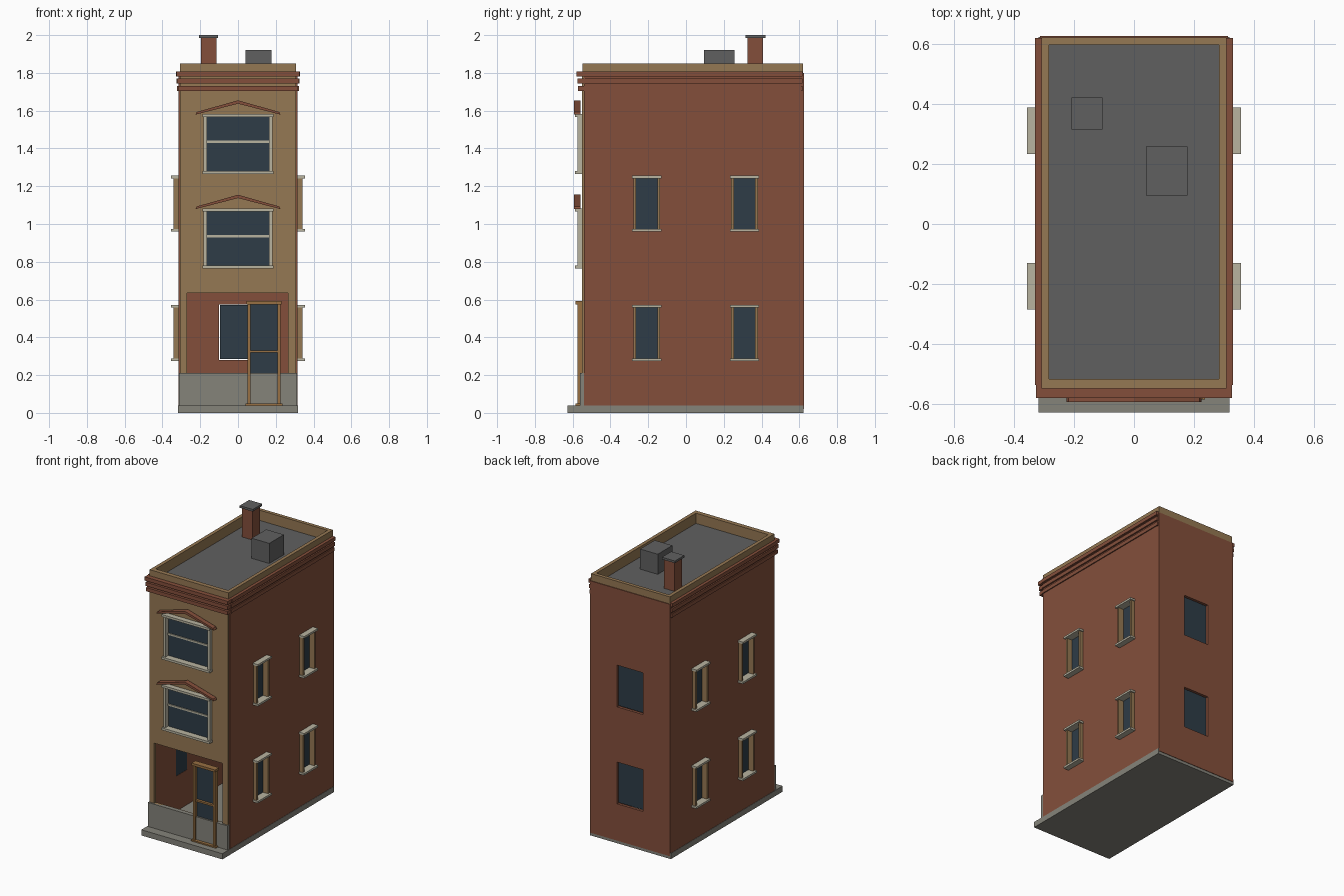
import bpy
import bmesh

cube = bpy.data.objects.get("Cube")
if cube:
    bpy.data.objects.remove(cube, do_unlink=True)


def material(name, rgb):
    col = [((c / 255 + 0.055) / 1.055) ** 2.4 for c in rgb] + [1]
    m = bpy.data.materials.new(name)
    m.use_nodes = True
    m.diffuse_color = col
    bsdf = next(n for n in m.node_tree.nodes if n.type == 'BSDF_PRINCIPLED')
    bsdf.inputs["Base Color"].default_value = col
    return m


brick = material("brick red", (132, 79, 59))
tan = material("tan stone", (149, 120, 83))
stone = material("grey stone", (133, 131, 122))
glass = material("dark glass", (46, 60, 71))
trim = material("pale trim", (184, 179, 160))
roofing = material("roof grey", (96, 96, 96))
wood = material("door wood", (152, 112, 66))


def finish(name, bm, mat):
    bmesh.ops.recalc_face_normals(bm, faces=bm.faces)
    me = bpy.data.meshes.new(name)
    bm.to_mesh(me)
    bm.free()
    me.materials.append(mat)
    ob = bpy.data.objects.new(name, me)
    bpy.context.collection.objects.link(ob)
    return ob


def panel(name, mat, axis, w, u, v, holes=()):
    """Slab from w[0] to w[1] along axis, spanning u by v, with rectangular holes."""
    def place(a, b, c):
        p = [a, b]
        p.insert(axis, c)
        return p

    us = sorted(set(u) | {k for h in holes for k in h[0]})
    vs = sorted(set(v) | {k for h in holes for k in h[1]})
    bm = bmesh.new()
    grid = {(a, b): bm.verts.new(place(a, b, w[0])) for a in us for b in vs}
    for a0, a1 in zip(us, us[1:]):
        for b0, b1 in zip(vs, vs[1:]):
            a, b = (a0 + a1) / 2, (b0 + b1) / 2
            if any(h[0][0] < a < h[0][1] and h[1][0] < b < h[1][1] for h in holes):
                continue
            bm.faces.new([grid[k] for k in ((a0, b0), (a1, b0), (a1, b1), (a0, b1))])
    ext = bmesh.ops.extrude_face_region(bm, geom=bm.faces[:], use_keep_orig=True)
    moved = [g for g in ext["geom"] if isinstance(g, bmesh.types.BMVert)]
    bmesh.ops.translate(bm, verts=moved, vec=place(0, 0, w[1] - w[0]))
    return finish(name, bm, mat)


def box(name, mat, x, y, z):
    return panel(name, mat, 2, z, x, y)


# Ground slab
box("base_slab", stone, (-0.317, 0.317), (-0.627, 0.622), (0, 0.04))

# Hollow shell: side walls, back wall and front facade with openings
floors = (0.275, 0.96)
bays = (-0.285, 0.232)
side_holes = [((b + 0.016, b + 0.139), (f + 0.012, f + 0.283)) for b in bays for f in floors]
back_holes = [((-0.1, 0.1), (f + 0.005, f + 0.3)) for f in floors]
for side, s in (("left", 1), ("right", -1)):
    panel(side + "_wall", brick, 0, (s * 0.295, s * 0.315), (-0.54, 0.61), (0.02, 1.79), side_holes)
panel("back_wall", brick, 1, (0.605, 0.625), (-0.312, 0.312), (0.02, 1.8), back_holes)

front_floors = (0.765, 1.265)
opening = ((-0.27, 0.265), (0.21, 0.635))
front_holes = [((-0.167, 0.167), (f + 0.012, f + 0.302)) for f in front_floors]
panel("front_facade", tan, 1, (-0.55, -0.53), (-0.306, 0.306), (0.03, 1.8), front_holes + [opening])
box("front_plinth", stone, (-0.312, 0.312), (-0.562, -0.535), (0.03, 0.21))

# Side windows: glass, jambs, sill and head on both sides
for side, s in (("left", 1), ("right", -1)):
    for f in floors:
        for b in bays:
            box(side + "_window_glass", glass, (s * 0.297, s * 0.302), (b + 0.012, b + 0.143), (f + 0.01, f + 0.287))
            for y in (b + 0.006, b + 0.133):
                box(side + "_window_jamb", tan, (s * 0.3, s * 0.341), (y, y + 0.015), (f + 0.012, f + 0.283))
            for name, z in (("sill", f), ("head", f + 0.282)):
                box(f"{side}_window_{name}", trim, (s * 0.3, s * 0.355), (b, b + 0.155), (z, z + 0.014))

# Back windows: recessed glass, slightly smaller than the hole
for f in floors:
    box("back_window_glass", glass, (-0.094, 0.1), (0.608, 0.613), (f + 0.011, f + 0.295))

# Front windows with chevron pediments
for f in front_floors:
    box("front_window_glass", glass, (-0.17, 0.17), (-0.543, -0.538), (f + 0.01, f + 0.305))
    for s in (-1, 1):
        box("front_window_jamb", trim, (s * 0.165, s * 0.182), (-0.574, -0.54), (f + 0.012, f + 0.303))
    box("front_window_bar", trim, (-0.167, 0.167), (-0.55, -0.54), (f + 0.164, f + 0.176))
    for name, z in (("sill", f), ("head", f + 0.301)):
        box("front_window_" + name, trim, (-0.187, 0.187), (-0.588, -0.54), (z, z + 0.016))
    bm = bmesh.new()
    outline = [(-0.225, 0.314), (0, 0.372), (0.225, 0.314), (0.218, 0.328), (0, 0.39), (-0.218, 0.328)]
    vs = [bm.verts.new((x, -0.592, f + z)) for x, z in outline]
    faces = [bm.faces.new([vs[i] for i in q]) for q in ((0, 1, 4, 5), (1, 2, 3, 4))]
    ext = bmesh.ops.extrude_face_region(bm, geom=faces, use_keep_orig=True)
    moved = [g for g in ext["geom"] if isinstance(g, bmesh.types.BMVert)]
    bmesh.ops.translate(bm, verts=moved, vec=(0, 0.034, 0))
    finish("front_pediment", bm, brick)

# Entrance door: glass and timber frame
box("door_glass", glass, (0.06, 0.215), (-0.55, -0.545), (0.05, 0.58))
for x in (0.05, 0.208):
    box("door_post", wood, (x, x + 0.016), (-0.575, -0.545), (0.04, 0.58))
box("door_bar", wood, (0.06, 0.215), (-0.568, -0.548), (0.319, 0.331))
box("door_lintel", wood, (0.046, 0.23), (-0.584, -0.54), (0.575, 0.592))
box("door_sill", wood, (0.04, 0.236), (-0.584, -0.54), (0.035, 0.049))

# Cornice: three bands on the front and sides
for z, out in ((1.705, 0), (1.743, 0.003), (1.781, 0.007)):
    box("front_cornice", brick, (-0.318 - out, 0.318 + out), (-0.572 - out, -0.535), (z, z + 0.026))
    for s in (-1, 1):
        box("side_cornice", brick, (s * 0.3, s * (0.322 + out)), (-0.535, 0.618), (z, z + 0.026))

# Flat roof with parapet
panel("parapet", tan, 2, (1.77, 1.85), (-0.308, 0.308), (-0.547, 0.62), [((-0.283, 0.283), (-0.515, 0.595))])
box("roof_deck", roofing, (-0.29, 0.29), (-0.52, 0.6), (1.755, 1.778))

# Chimney and roof unit
box("chimney", brick, (-0.197, -0.115), (0.325, 0.408), (1.77, 1.988))
box("chimney_cap", roofing, (-0.207, -0.105), (0.315, 0.42), (1.985, 2.0))
box("roof_unit", roofing, (0.04, 0.178), (0.095, 0.258), (1.77, 1.92))
